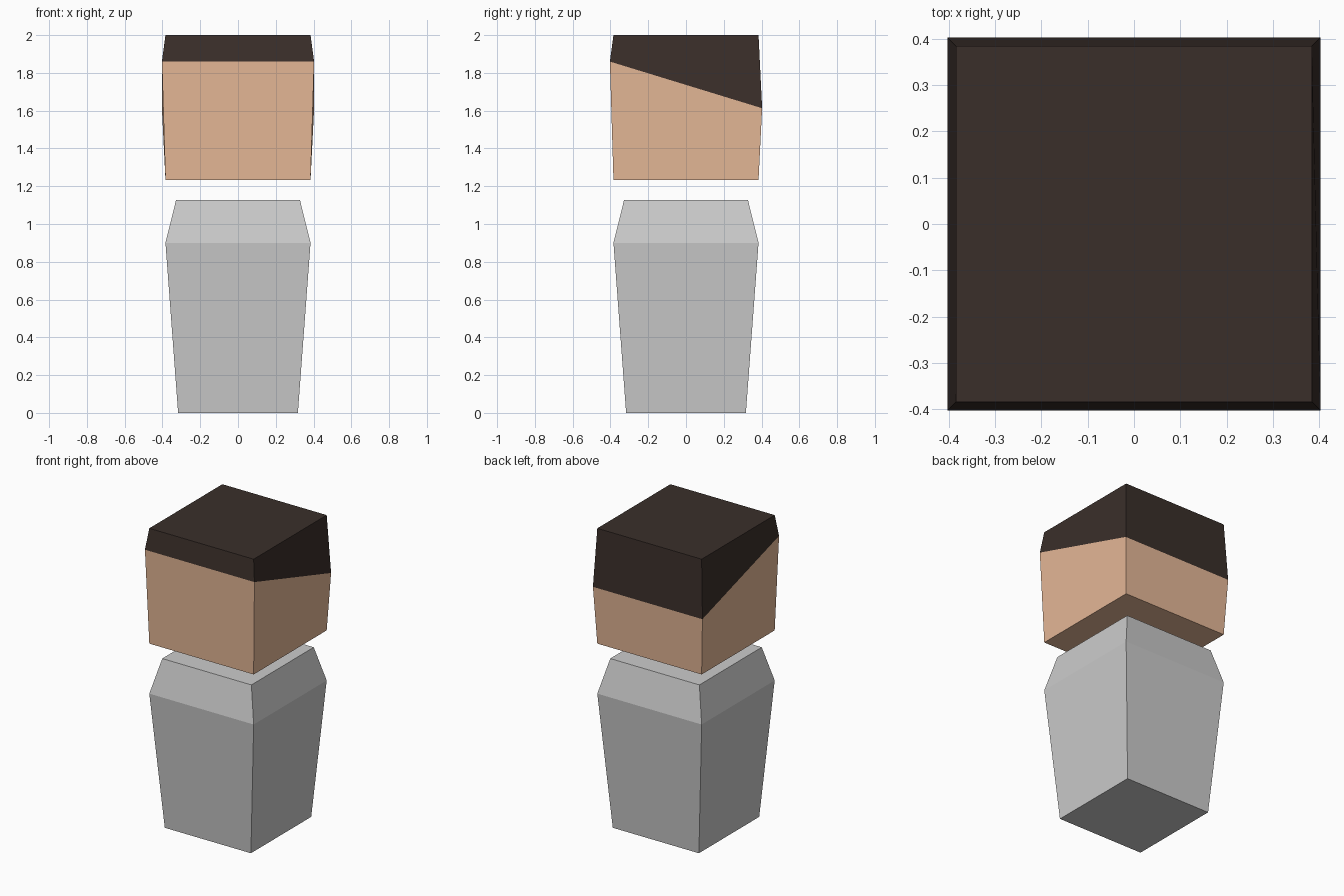
import bpy
import bmesh

if "Cube" in bpy.data.objects:
    bpy.data.objects.remove(bpy.data.objects["Cube"])


def material(name, rgb):
    mat = bpy.data.materials.new(name)
    mat.diffuse_color = (*rgb, 1)
    mat.use_nodes = True
    mat.node_tree.nodes["Principled BSDF"].inputs["Base Color"].default_value = mat.diffuse_color
    return mat


def loft(name, rings, materials=()):
    """Closed square loft; each ring is (half width, z at front, z at back).
    Band i, with its end cap, takes material i when materials are given."""
    bm = bmesh.new()
    loops = [[bm.verts.new((sx * h, sy * h, front if sy < 0 else back))
              for sx, sy in ((-1, -1), (1, -1), (1, 1), (-1, 1))]
             for h, front, back in rings]
    bm.faces.new(loops[0][::-1])
    last = len(rings) - 2
    for i, (low, high) in enumerate(zip(loops, loops[1:])):
        for k in range(4):
            n = (k + 1) % 4
            face = bm.faces.new((low[k], low[n], high[n], high[k]))
            face.material_index = i if materials else 0
    cap = bm.faces.new(loops[-1])
    cap.material_index = last if materials else 0
    bm.normal_update()

    mesh = bpy.data.meshes.new(name)
    bm.to_mesh(mesh)
    bm.free()
    for mat in materials:
        mesh.materials.append(mat)
    obj = bpy.data.objects.new(name, mesh)
    bpy.context.collection.objects.link(obj)
    return obj


# Tapered body with sloping shoulders
loft("body", [(0.317, 0, 0), (0.384, 0.90, 0.90), (0.328, 1.127, 1.127)])

# Floating head: skin below a slanted hairline, hair above
skin = material("skin", (0.79, 0.48, 0.31))
hair = material("hair", (0.042, 0.028, 0.023))
loft("head", [(0.384, 1.233, 1.233), (0.403, 1.86, 1.613), (0.384, 2, 2)],
     [skin, hair])
